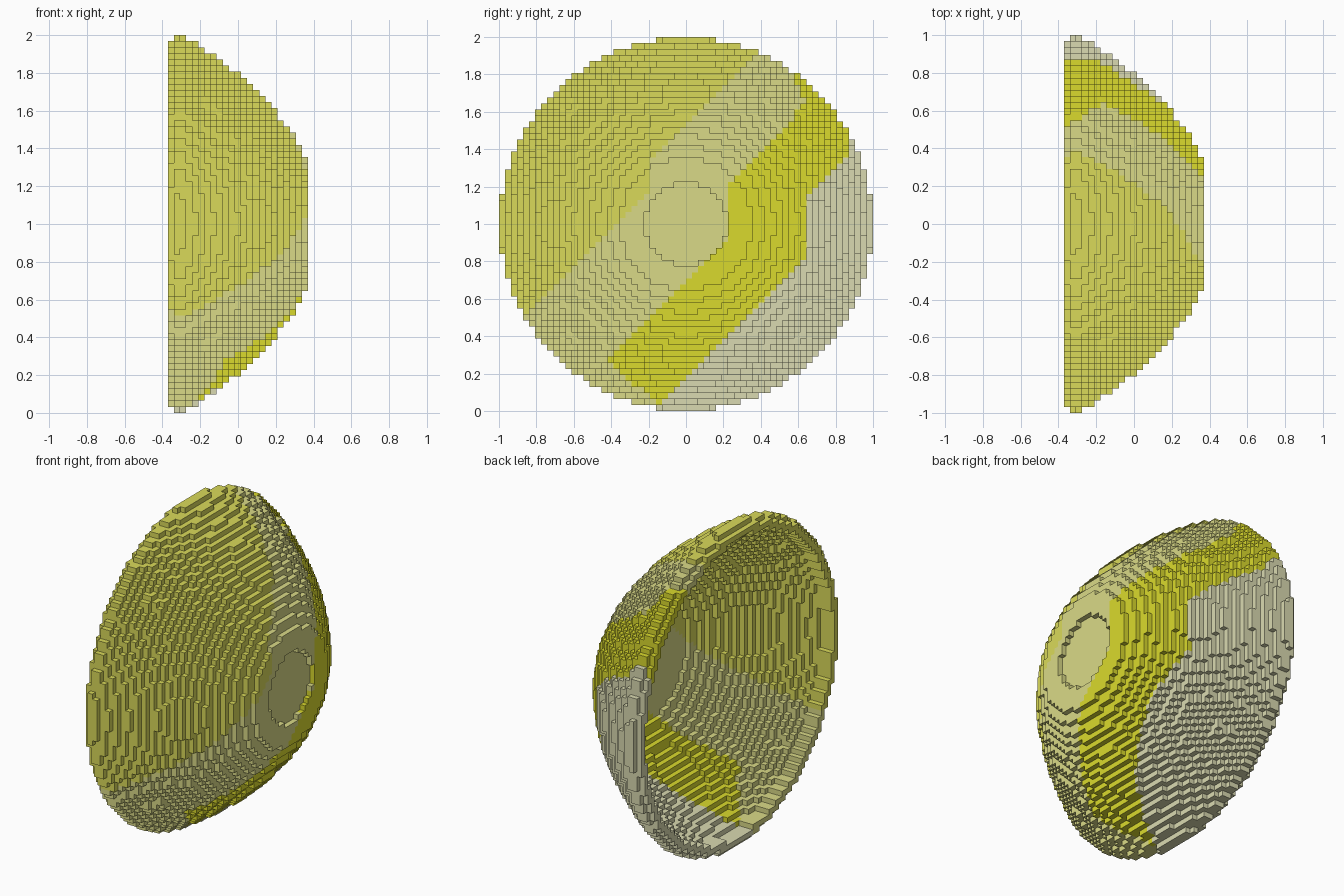
import bpy
import bmesh
import math

cube = bpy.data.objects.get("Cube")
if cube:
    bpy.data.objects.remove(cube, do_unlink=True)

HALF = 31                 # cells from the axis to the rim
S = 1.0 / HALF            # cell size
N = 23                    # one-cell layers from the open rim to the flat crown
RECESS = 6.9              # shallow round dent in the crown


def outer(i):
    """Outer radius of a layer, following a dish curve with a trimmed rim."""
    if i == 0:
        return 30.2
    t = i - 2
    return min(30.9, math.sqrt(949 - 36 * t - 0.27 * t * t))


def inner(i):
    """Inner radius of a layer: an even wall, closed below the crown."""
    if i == N - 1:
        return RECESS
    if i >= N - 3:
        return 0
    return min(28.8, outer(i + 2) - 0.7)


RADII = [(inner(i), outer(i)) for i in range(N)]


def filled(i, j, k):
    """True where the bowl has a cell."""
    if not 0 <= i < N:
        return False
    r = math.hypot(j + 0.5, k + 0.5)
    return RADII[i][0] < r <= RADII[i][1]


def stripe(i, j, k):
    """Stepped diagonal bands across the bowl; the steps slant near the rim."""
    y, z = (j + 0.5) * S, (k + 0.5) * S + 1.0
    d = z - y
    first = 1.36 if y < -0.2 else 1.53
    if y < -0.42 + 0.045 * max(0, 9 - i):
        second = 0.17
    elif y < 0.23:
        second = 0.7
    else:
        second = 1.0 if y < 0.64 - 0.02 * max(0, 6 - i) else 1.29
    third = 0.17 if y < 0.64 else 0.51 if y < 0.88 else 0.84
    if d < third:
        return 3
    if d < second:
        return 2
    return 1 if d < first else 0


def linear(c):
    c /= 255
    return c / 12.92 if c <= 0.04045 else ((c + 0.055) / 1.055) ** 2.4


def material(name, rgb):
    m = bpy.data.materials.new(name)
    m.use_nodes = True
    col = [linear(c) for c in rgb] + [1.0]
    m.diffuse_color = col
    m.node_tree.nodes["Principled BSDF"].inputs["Base Color"].default_value = col
    return m


materials = [material("olive yellow", (218, 218, 90)),
             material("pale straw", (218, 218, 135)),
             material("bright yellow", (218, 218, 45)),
             material("stone beige", (218, 218, 177))]

# Bowl: one square for every exposed cell side
bm = bmesh.new()
verts = {}


def vert(p):
    if p not in verts:
        verts[p] = bm.verts.new(((p[0] - N / 2) * S, p[1] * S, p[2] * S + 1.0))
    return verts[p]


for i in range(N):
    for j in range(-HALF, HALF):
        for k in range(-HALF, HALF):
            if not filled(i, j, k):
                continue
            cell = (i, j, k)
            for axis in range(3):
                u, v = (axis + 1) % 3, (axis + 2) % 3
                for side in (0, 1):
                    other = list(cell)
                    other[axis] += 2 * side - 1
                    if filled(*other):
                        continue
                    corners = []
                    for a, b in ((0, 0), (1, 0), (1, 1), (0, 1)):
                        p = list(cell)
                        p[axis] += side
                        p[u] += a
                        p[v] += b
                        corners.append(vert(tuple(p)))
                    if not side:
                        corners.reverse()
                    bm.faces.new(corners).material_index = stripe(*cell)

mesh = bpy.data.meshes.new("bowl")
bm.to_mesh(mesh)
bm.free()
for m in materials:
    mesh.materials.append(m)
bowl = bpy.data.objects.new("bowl", mesh)
bpy.context.collection.objects.link(bowl)
